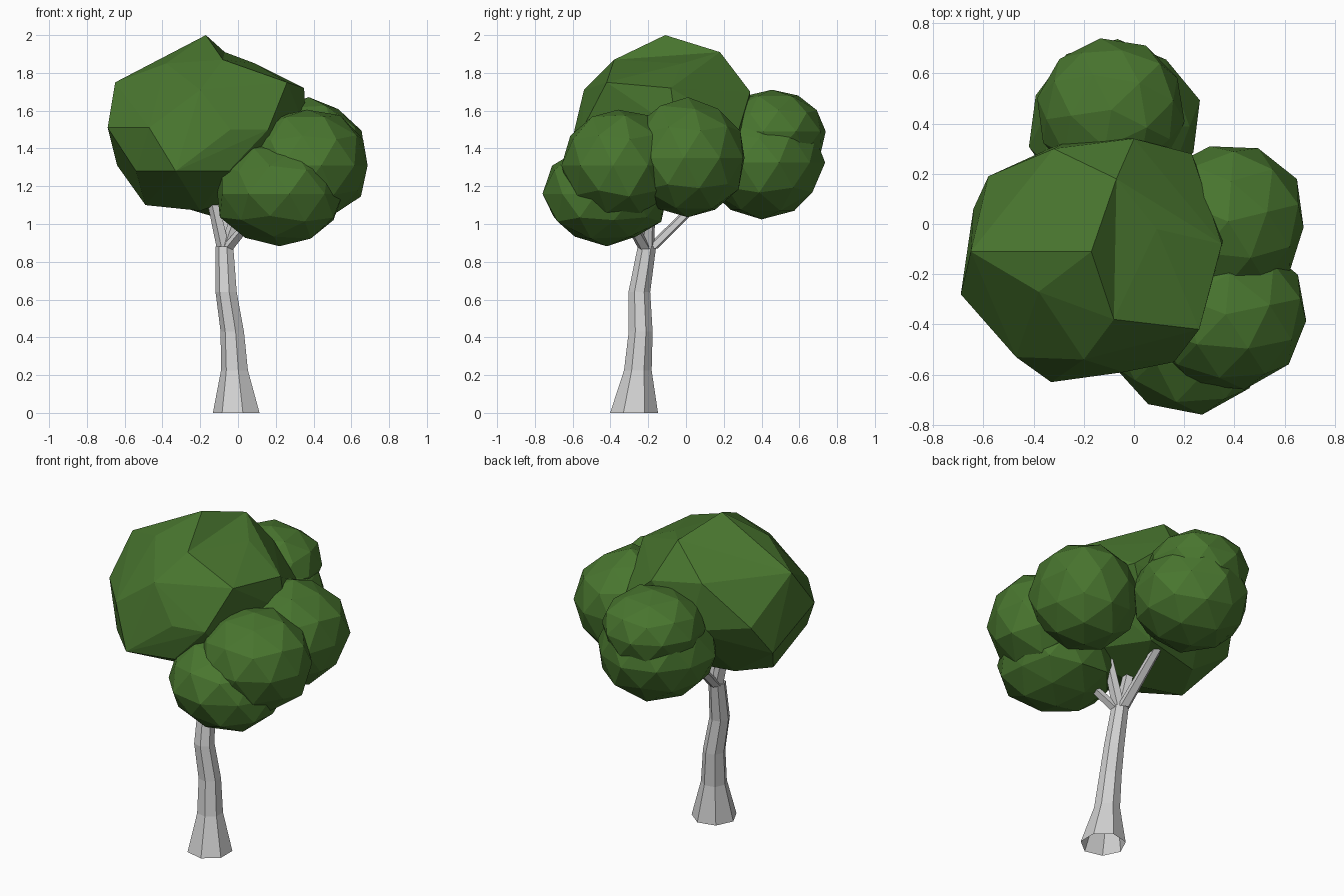
import bpy, bmesh, math, random
from mathutils import Vector

cube = bpy.data.objects.get("Cube")
if cube:
    bpy.data.objects.remove(cube, do_unlink=True)


def make_material(name, colour):
    mat = bpy.data.materials.new(name)
    mat.use_nodes = True
    mat.diffuse_color = (*colour, 1)
    mat.node_tree.nodes["Principled BSDF"].inputs["Base Color"].default_value = (*colour, 1)
    return mat


leaf_green = make_material("leaf green", (0.066, 0.18, 0.028))
bark_grey = make_material("pale bark grey", (0.64, 0.64, 0.64))


def finish(bm, name, mat):
    """Turn a bmesh into a flat-shaded object with one material."""
    mesh = bpy.data.meshes.new(name)
    bm.to_mesh(mesh)
    bm.free()
    mesh.materials.append(mat)
    obj = bpy.data.objects.new(name, mesh)
    bpy.context.scene.collection.objects.link(obj)
    return obj


def tube(name, stations, sides):
    """Loft a tube, open at its foot, through (x, y, z, radius) stations."""
    bm = bmesh.new()
    rings = []
    for x, y, z, r in stations:
        ring = []
        for i in range(sides):
            a = math.tau * (i + 0.5) / sides
            ring.append(bm.verts.new((x + r * math.cos(a), y + r * math.sin(a), z)))
        rings.append(ring)
    for low, high in zip(rings, rings[1:]):
        for i in range(sides):
            j = (i + 1) % sides
            bm.faces.new((low[i], low[j], high[j], high[i]))
    bm.faces.new(rings[-1])
    return finish(bm, name, bark_grey)


def leaf_clump(name, centre, radii, seed):
    """Faceted, slightly irregular ball of leaves."""
    rng = random.Random(seed)
    bm = bmesh.new()
    bmesh.ops.create_icosphere(bm, subdivisions=2, radius=1)
    spin = rng.uniform(0, math.tau)
    for v in bm.verts:
        x, y, z = v.co * rng.uniform(0.97, 1.05)
        c, s = math.cos(spin), math.sin(spin)
        turned = Vector((x * c - y * s, x * s + y * c, z))
        v.co = Vector(centre) + turned * Vector(radii)
    return finish(bm, name, leaf_green)


# Trunk with a flared, open foot and a slight bend
tube("trunk", [
    (-0.003, -0.275, 0, 0.13),
    (-0.015, -0.255, 0.225, 0.075),
    (-0.027, -0.24, 0.43, 0.065),
    (-0.06, -0.247, 0.64, 0.059),
    (-0.07, -0.207, 0.88, 0.05),
], 7)

# Branches spreading from the fork into the crown
fork = Vector((-0.07, -0.205, 0.85))
branches = {
    "main_branch": (-0.16, -0.2, 1.25),
    "back_branch": (-0.1, 0.2, 1.25),
    "front_left_branch": (0.15, -0.36, 1.12),
    "left_branch": (0.03, -0.19, 1.15),
}
for name, tip in branches.items():
    tip = Vector(tip)
    start = fork.lerp(tip, 0.05)
    tube(name, [(*start, 0.038), (*tip, 0.03)], 5)

# Large crown: broad facets wrapped around a few corner points
crown_points = [
    (-0.38, -0.27, 1.85), (-0.08, -0.38, 1.87), (0.09, -0.02, 1.85),
    (-0.07, 0.18, 1.91), (-0.32, 0.3, 1.75), (-0.65, -0.11, 1.75),
    (-0.69, -0.28, 1.51), (-0.47, -0.53, 1.51), (-0.2, -0.54, 1.71),
    (-0.33, -0.63, 1.28), (-0.04, -0.59, 1.5), (0.16, -0.55, 1.5),
    (0.26, -0.42, 1.75), (0.35, -0.08, 1.72), (0.36, -0.05, 1.5),
    (0.23, 0.28, 1.5), (0, 0.34, 1.7), (-0.25, 0.34, 1.45),
    (-0.58, 0.19, 1.5), (-0.64, 0.06, 1.31), (-0.54, -0.42, 1.28),
    (-0.49, -0.16, 1.1), (-0.2, -0.2, 1.07), (-0.05, -0.56, 1.28),
    (-0.38, 0.06, 1.13), (0, 0.15, 1.14), (0.18, -0.3, 1.2),
]
bm = bmesh.new()
peak = bm.verts.new((-0.17, -0.11, 1.915))
for point in crown_points:
    bm.verts.new(point)
bmesh.ops.convex_hull(bm, input=bm.verts)
peak.co.z = 2
finish(bm, "main_crown", leaf_green)

# Smaller clumps around the crown: centre, radii
clumps = {
    "left_clump": ((0.375, 0.01, 1.35), (0.31, 0.31, 0.31)),
    "front_left_clump": ((0.365, -0.36, 1.31), (0.33, 0.3, 0.3)),
    "front_low_clump": ((0.22, -0.42, 1.16), (0.345, 0.33, 0.27)),
    "back_low_clump": ((-0.08, 0.4, 1.325), (0.34, 0.33, 0.29)),
    "back_high_clump": ((-0.09, 0.455, 1.49), (0.3, 0.29, 0.22)),
}
for seed, (name, (centre, radii)) in enumerate(clumps.items()):
    leaf_clump(name, centre, radii, seed + 3)
